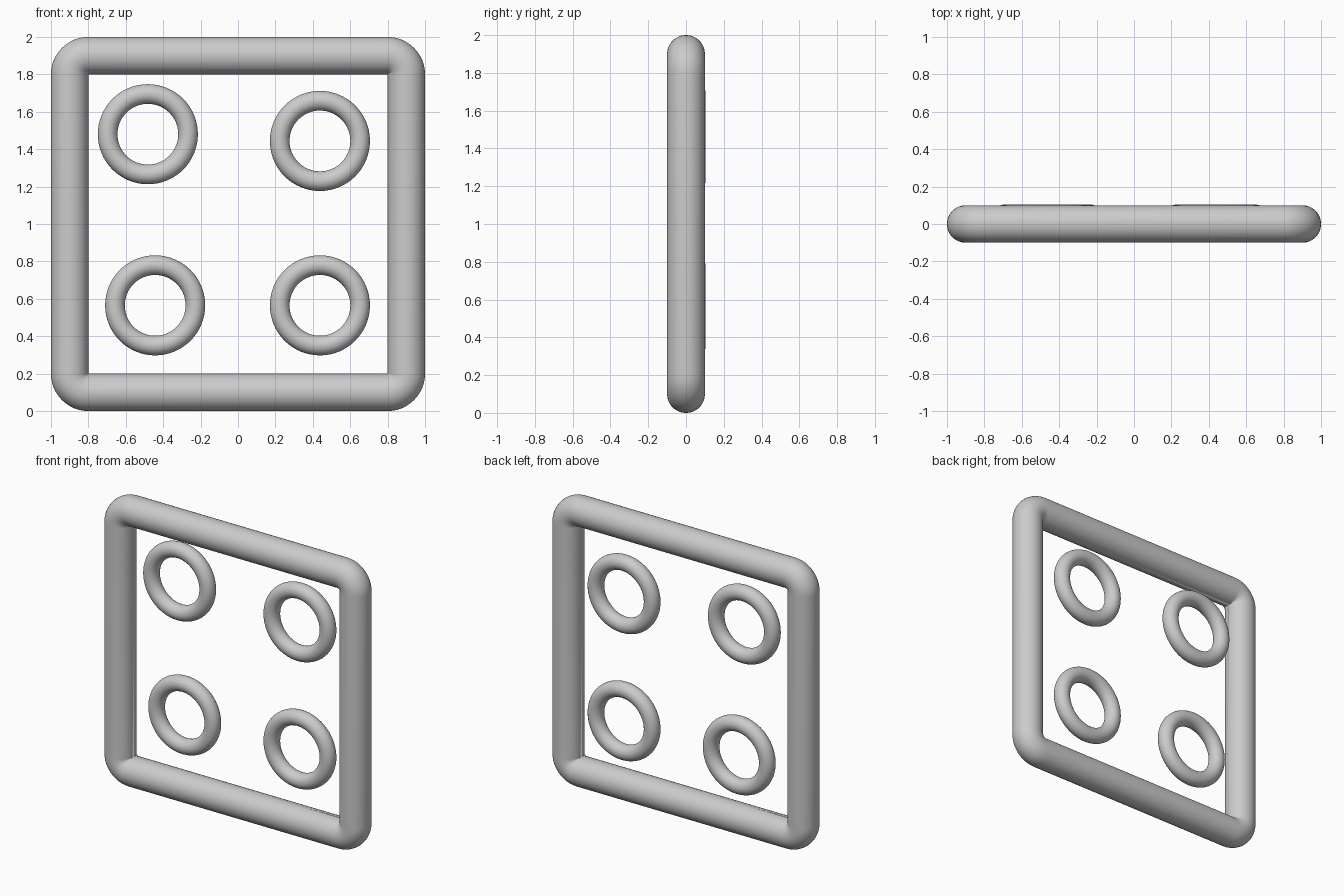
import bpy, bmesh, math

if "Cube" in bpy.data.objects:
    bpy.data.objects.remove(bpy.data.objects["Cube"])


def sweep(name, stations, tube, sides, y=0.0):
    """Closed tube through (x, z, outward angle) stations."""
    bm = bmesh.new()
    loops = []
    for x, z, a in stations:
        loop = []
        for j in range(sides):
            t = 2 * math.pi * j / sides
            r = tube * math.cos(t)
            loop.append(bm.verts.new((x + r * math.cos(a), y + tube * math.sin(t), z + r * math.sin(a))))
        loops.append(loop)
    for i, a in enumerate(loops):
        b = loops[(i + 1) % len(loops)]
        for j in range(sides):
            k = (j + 1) % sides
            bm.faces.new((a[j], b[j], b[k], a[k]))
    # merge the pinched inner corners
    bmesh.ops.remove_doubles(bm, verts=bm.verts, dist=1e-4)
    bmesh.ops.recalc_face_normals(bm, faces=bm.faces)
    for f in bm.faces:
        f.smooth = True
    mesh = bpy.data.meshes.new(name)
    bm.to_mesh(mesh)
    bm.free()
    obj = bpy.data.objects.new(name, mesh)
    bpy.context.collection.objects.link(obj)
    return obj


# Square tube frame: quarter bends at the corners, straight bars between
R = 0.1
ARC = 12
path = []
for q, (cx, cz) in enumerate([(0.8, 1.8), (-0.8, 1.8), (-0.8, 0.2), (0.8, 0.2)]):
    for i in range(ARC + 1):
        a = math.pi / 2 * (q + i / ARC)
        path.append((cx + R * math.cos(a), cz + R * math.sin(a), a))
sweep("square_frame", path, R, 48)

# Four rings set slightly towards the back of the frame
rings = {
    "ring_top_left": (-0.482, 1.48),
    "ring_top_right": (0.438, 1.444),
    "ring_bottom_left": (-0.443, 0.565),
    "ring_bottom_right": (0.438, 0.565),
}
MAJOR, MINOR, STEPS = 0.215, 0.0525, 64
for name, (cx, cz) in rings.items():
    circle = [(cx + MAJOR * math.cos(a), cz + MAJOR * math.sin(a), a)
              for a in (2 * math.pi * i / STEPS for i in range(STEPS))]
    sweep(name, circle, MINOR, 32, y=0.051)
